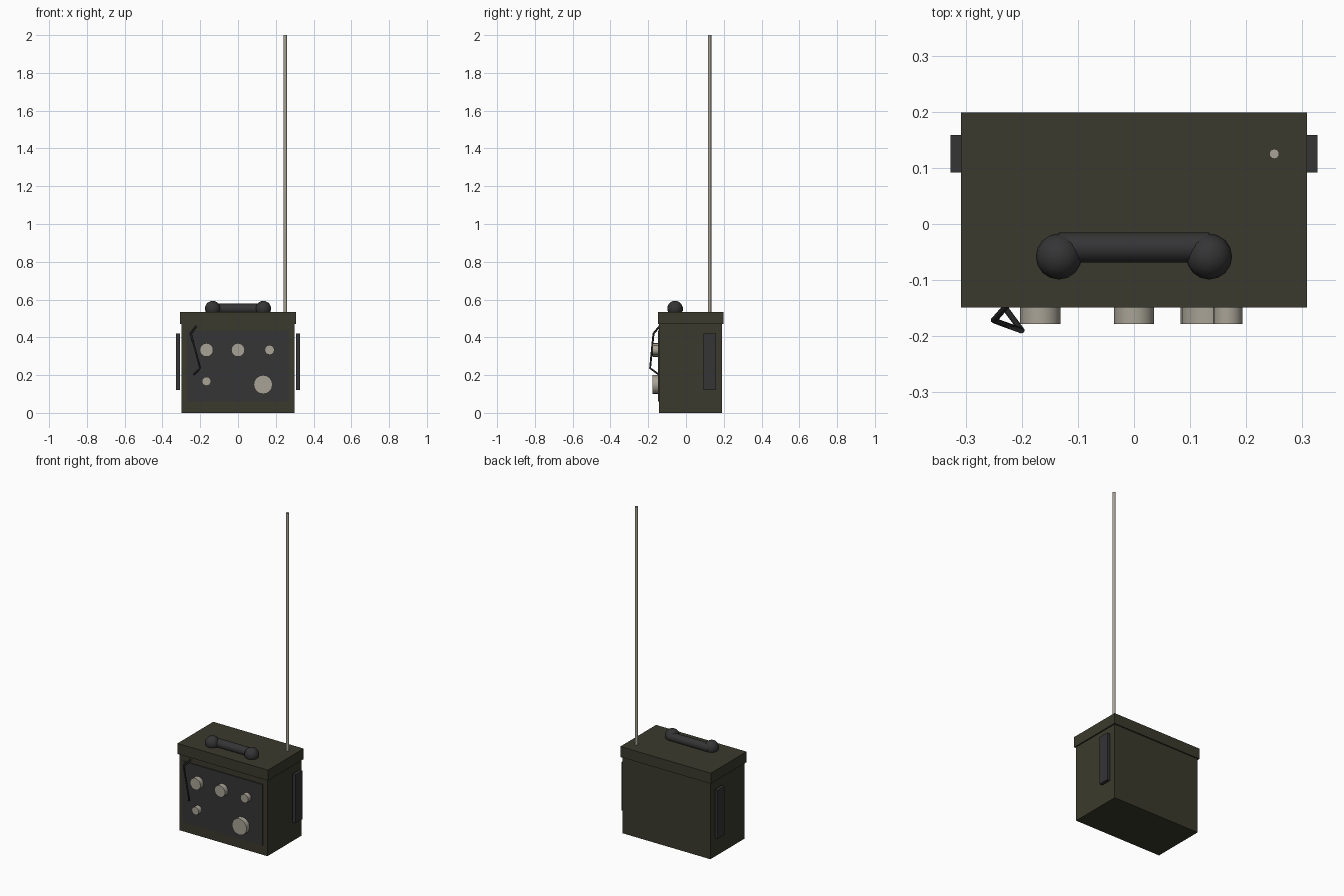
import bpy
import math
from mathutils import Vector

cube = bpy.data.objects.get("Cube")
if cube:
    bpy.data.objects.remove(cube, do_unlink=True)


def material(name, rgb):
    m = bpy.data.materials.new(name)
    m.use_nodes = True
    m.diffuse_color = (*rgb, 1)
    bsdf = next(n for n in m.node_tree.nodes if n.type == 'BSDF_PRINCIPLED')
    bsdf.inputs["Base Color"].default_value = (*rgb, 1)
    return m


olive = material("olive paint", (0.042, 0.042, 0.026))
dark = material("dark grey", (0.035, 0.035, 0.037))
black = material("black rubber", (0.018, 0.018, 0.019))
metal = material("pale metal", (0.39, 0.365, 0.305))


def finish(name, mat, smooth=False):
    ob = bpy.context.object
    ob.name = name
    ob.data.materials.append(mat)
    if smooth:
        bpy.ops.object.shade_smooth_by_angle(angle=math.radians(40))
    return ob


def box(name, lo, hi, mat):
    lo, hi = Vector(lo), Vector(hi)
    bpy.ops.mesh.primitive_cube_add(size=1, location=(lo + hi) / 2)
    bpy.context.object.scale = hi - lo
    bpy.ops.object.transform_apply(location=False, rotation=False, scale=True)
    return finish(name, mat)


def rod(name, start, end, radius, mat, sides=16):
    start, end = Vector(start), Vector(end)
    axis = end - start
    bpy.ops.mesh.primitive_cylinder_add(
        vertices=sides, radius=radius, depth=axis.length,
        location=(start + end) / 2, rotation=axis.to_track_quat('Z', 'Y').to_euler())
    return finish(name, mat, True)


# Case, lid and control panel
box("case", (-0.30, -0.142, 0), (0.30, 0.191, 0.48), olive)
box("lid", (-0.308, -0.149, 0.47), (0.308, 0.199, 0.535), olive)
box("control_panel", (-0.27, -0.148, 0.06), (0.27, -0.13, 0.435), dark)

# Control knobs
knobs = {
    "upper_right_knob": (-0.167, 0.333, 0.036),
    "upper_middle_knob": (0, 0.333, 0.036),
    "upper_left_knob": (0.167, 0.333, 0.026),
    "lower_right_knob": (-0.167, 0.167, 0.024),
    "tuning_dial": (0.133, 0.15, 0.05),
}
for name, (x, z, r) in knobs.items():
    rod(name, (x, -0.14, z), (x, -0.178, z), r, metal)

# Side bars and handset ends
for side, s in (("left", 1), ("right", -1)):
    xs = sorted((s * 0.308, s * 0.327))
    box(side + "_side_bar", (xs[0], 0.092, 0.12), (xs[1], 0.159, 0.42), dark)
    bpy.ops.mesh.primitive_uv_sphere_add(
        segments=16, ring_count=10, radius=0.041, location=(s * 0.134, -0.058, 0.552))
    finish(side + "_handset_end", dark, True)

# Handset grip and antenna
rod("handset_grip", (-0.134, -0.042, 0.551), (0.134, -0.042, 0.551), 0.027, dark)
rod("antenna", (0.25, 0.125, 0.52), (0.25, 0.125, 2.0), 0.009, metal, 10)

# Handset cord
path = [(-0.222, -0.14, 0.458), (-0.25, -0.172, 0.42),
        (-0.2, -0.19, 0.237), (-0.237, -0.14, 0.2)]
curve = bpy.data.curves.new("handset_cord", 'CURVE')
curve.dimensions = '3D'
curve.bevel_depth = 0.0055
curve.bevel_resolution = 1
curve.use_fill_caps = True
spline = curve.splines.new('POLY')
spline.points.add(len(path) - 1)
for point, co in zip(spline.points, path):
    point.co = (*co, 1)
curve.materials.append(black)
bpy.context.collection.objects.link(bpy.data.objects.new("handset_cord", curve))
